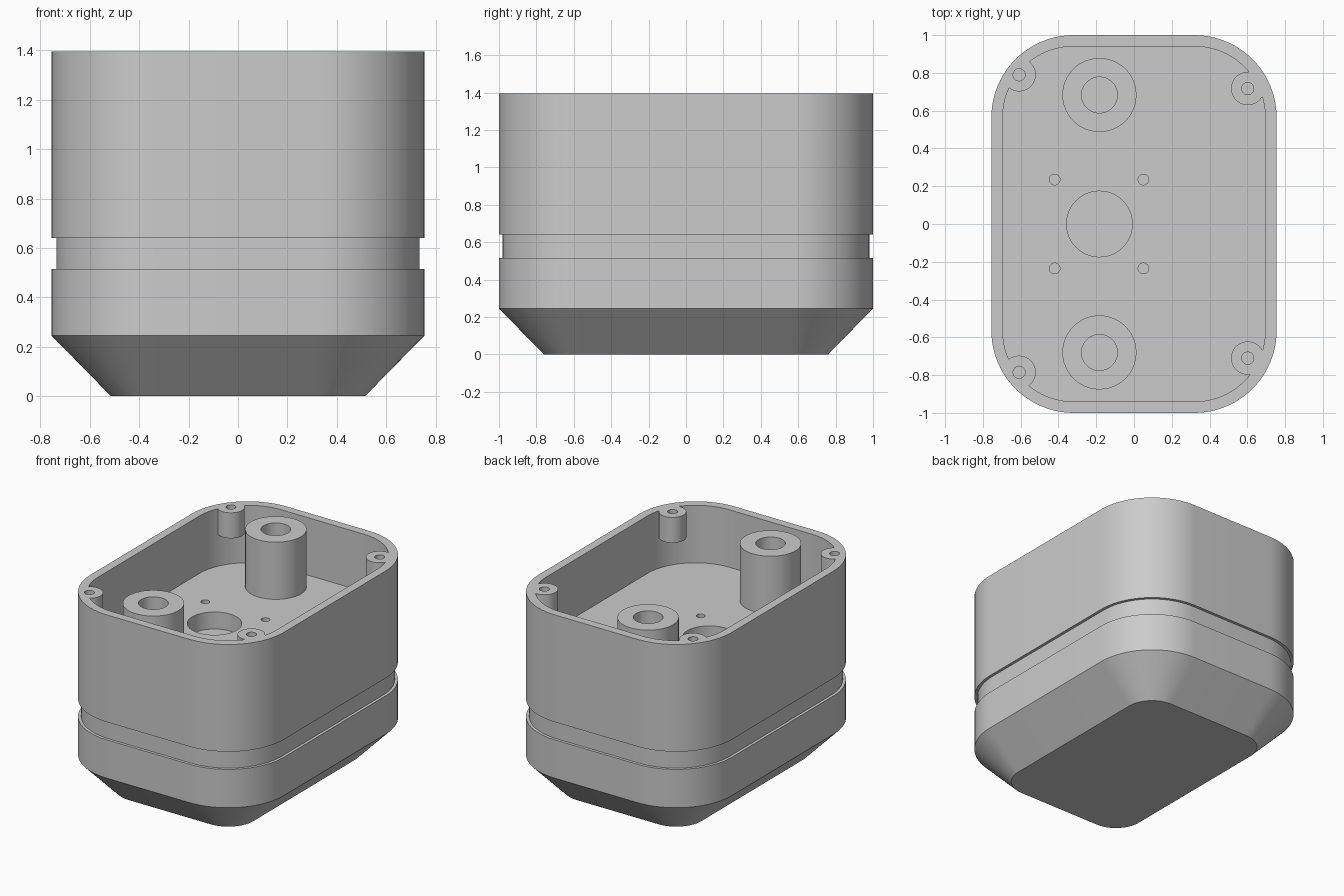
import bpy, bmesh, math

cube = bpy.data.objects.get("Cube")
if cube:
    bpy.data.objects.remove(cube, do_unlink=True)

grey = bpy.data.materials.new("plain grey")
grey.use_nodes = True
grey.diffuse_color = (0.6, 0.6, 0.6, 1)
grey.node_tree.nodes["Principled BSDF"].inputs["Base Color"].default_value = (0.6, 0.6, 0.6, 1)

HALF_X, HALF_Y, CORNER = 0.755, 1.0, 0.435
TOP, FLOOR = 1.395, 0.99


def rounded_rect(inset, z, steps=20):
    """Outline of the case, moved inwards by inset."""
    r = CORNER - inset
    cx, cy = HALF_X - CORNER, HALF_Y - CORNER
    points = []
    for i, (sx, sy) in enumerate([(1, 1), (-1, 1), (-1, -1), (1, -1)]):
        for k in range(steps + 1):
            a = math.pi / 2 * (i + k / steps)
            points.append((sx * cx + r * math.cos(a), sy * cy + r * math.sin(a), z))
    return points


def circle(x, y, r, z, steps=48):
    return [(x + r * math.cos(math.tau * k / steps),
             y + r * math.sin(math.tau * k / steps), z) for k in range(steps)]


def loft(name, outlines):
    """Solid through a stack of outlines, listed from bottom to top."""
    bm = bmesh.new()
    rings = [[bm.verts.new(p) for p in o] for o in outlines]
    n = len(rings[0])
    for low, high in zip(rings, rings[1:]):
        for k in range(n):
            j = (k + 1) % n
            bm.faces.new((low[k], low[j], high[j], high[k]))
    bm.faces.new(rings[0][::-1])
    bm.faces.new(rings[-1])
    mesh = bpy.data.meshes.new(name)
    bm.to_mesh(mesh)
    bm.free()
    mesh.materials.append(grey)
    ob = bpy.data.objects.new(name, mesh)
    bpy.context.collection.objects.link(ob)
    return ob


def cylinder(name, x, y, r, low, high):
    return loft(name, [circle(x, y, r, low), circle(x, y, r, high)])


def cut(target, cutter):
    cutter.hide_render = True
    bpy.context.view_layer.objects.active = target
    mod = target.modifiers.new("cut", 'BOOLEAN')
    mod.operation = 'DIFFERENCE'
    mod.solver = 'EXACT'
    mod.object = cutter
    bpy.ops.object.modifier_apply(modifier=mod.name)
    bpy.data.objects.remove(cutter, do_unlink=True)


# Case with chamfered base and a groove around it
case = loft("case", [rounded_rect(i, z) for i, z in [
    (0.24, 0), (0, 0.245), (0, 0.515), (0.02, 0.515),
    (0.02, 0.64), (0, 0.64), (0, TOP)]])

# Cavity, leaving the screw posts and the two tall bosses standing
cavity = loft("cavity", [rounded_rect(0.06, FLOOR), rounded_rect(0.06, 1.6)])
posts = [(-0.608, 0.79), (-0.608, -0.785), (0.602, 0.717), (0.602, -0.71)]
bosses = [(-0.183, 0.683), (-0.183, -0.68)]
for x, y in posts:
    cut(cavity, cylinder("post", x, y, 0.088, 1.215, 1.7))
for x, y in bosses:
    cut(cavity, cylinder("boss", x, y, 0.196, 0.9, TOP - 0.002))
cut(case, cavity)

# Screw holes, boss bores and floor holes
for x, y in posts:
    cut(case, cylinder("screw_hole", x, y, 0.032, 1.25, 1.6))
for x, y in bosses:
    cut(case, cylinder("bore", x, y, 0.095, FLOOR, 1.6))
cut(case, cylinder("floor_hole", -0.183, 0, 0.174, 0.87, 1.2))
for x in (-0.42, 0.05):
    for y in (-0.235, 0.235):
        cut(case, cylinder("pin_hole", x, y, 0.028, 0.87, 1.2))

# Smooth round walls, sharp edges
bpy.ops.object.select_all(action='DESELECT')
case.select_set(True)
bpy.context.view_layer.objects.active = case
bpy.ops.object.shade_smooth_by_angle(angle=math.radians(30))
